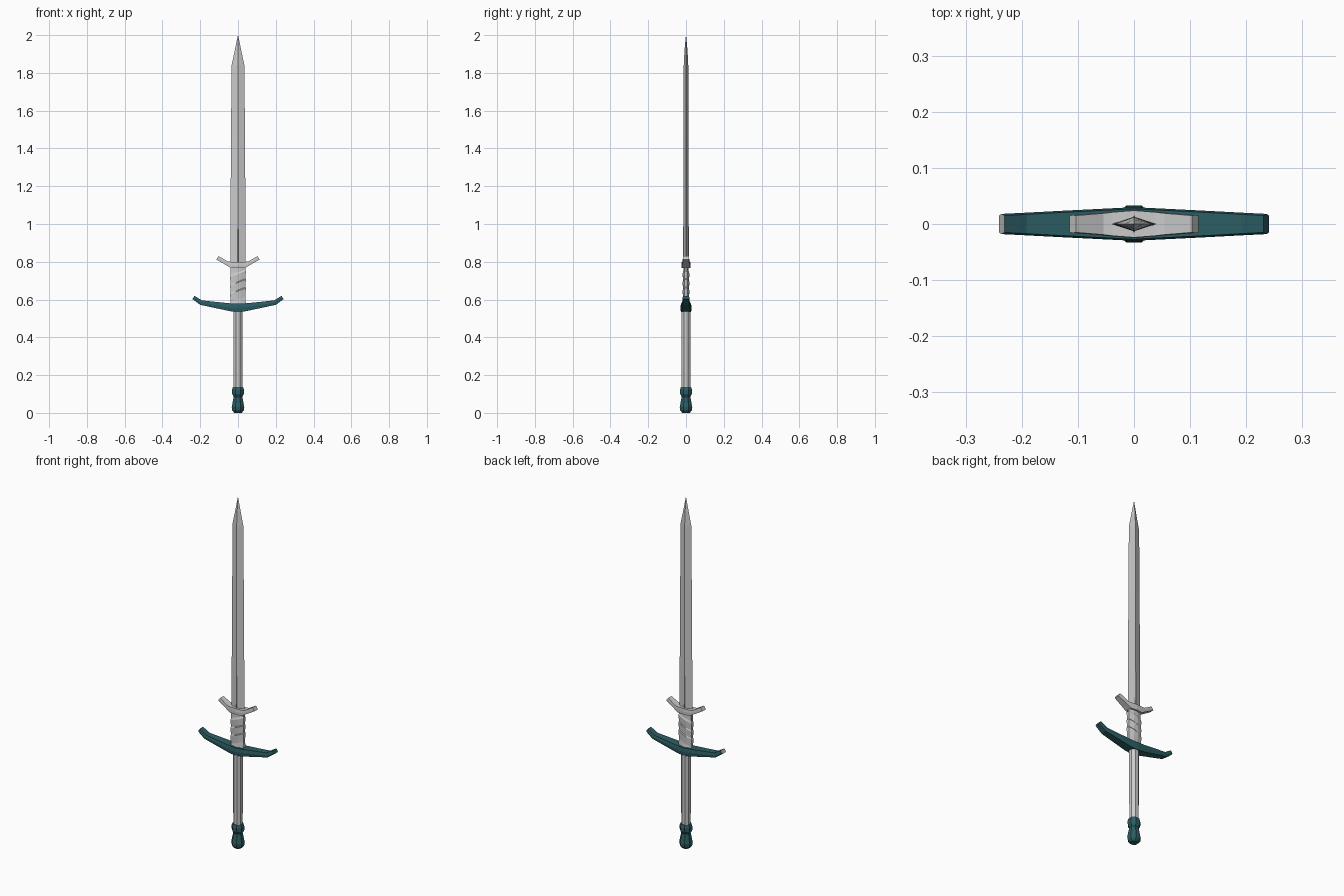
import bpy, bmesh
from math import pi, sin, cos

if "Cube" in bpy.data.objects:
    bpy.data.objects.remove(bpy.data.objects["Cube"])


def material(name, rgb):
    m = bpy.data.materials.new(name)
    m.diffuse_color = (*rgb, 1)
    m.use_nodes = True
    m.node_tree.nodes["Principled BSDF"].inputs["Base Color"].default_value = m.diffuse_color
    return m


TEAL = material("teal", (0.025, 0.11, 0.125))
GREY = material("grey", (0.5, 0.5, 0.5))


def loft(name, rings, mats=()):
    """Skin a list of equal-length rings and cap both ends."""
    bm = bmesh.new()
    vs = [[bm.verts.new(p) for p in ring] for ring in rings]
    n = len(vs[0])
    for a, b in zip(vs, vs[1:]):
        for i in range(n):
            j = (i + 1) % n
            bm.faces.new((a[i], a[j], b[j], b[i]))
    bm.faces.new(vs[0])
    bm.faces.new(vs[-1])
    bmesh.ops.remove_doubles(bm, verts=bm.verts, dist=1e-5)
    bmesh.ops.recalc_face_normals(bm, faces=bm.faces)
    me = bpy.data.meshes.new(name)
    bm.to_mesh(me)
    bm.free()
    for m in mats:
        me.materials.append(m)
    ob = bpy.data.objects.new(name, me)
    bpy.context.collection.objects.link(ob)
    return ob


def diamond(z, hx, hy):
    return [(hx, 0, z), (0, hy, z), (-hx, 0, z), (0, -hy, z)]


def octagon(z, r):
    return [(r * cos(pi / 8 + k * pi / 4), r * sin(pi / 8 + k * pi / 4), z)
            for k in range(8)]


def crossbar(name, half, bevel, mats=()):
    """Mirrored bar along x with a six-sided section; half = (x, dx_top, low, high, hy)."""
    def ring(s, x, dx, lo, hi, hy):
        mid = (lo + hi) / 2
        xt, xm = s * (x - dx), s * (x - dx / 2)
        return [(s * x, -hy + bevel, lo), (xm, -hy, mid), (xt, -hy + bevel, hi),
                (xt, hy - bevel, hi), (xm, hy, mid), (s * x, hy - bevel, lo)]
    rings = [ring(-1, *p) for p in half[:0:-1]] + [ring(1, *p) for p in half]
    return loft(name, rings, mats)


# Blade with diamond section and a tapering point
loft("blade", [diamond(0.57, 0.041, 0.013), diamond(1.0, 0.040, 0.013),
               diamond(1.45, 0.037, 0.013), diamond(1.84, 0.034, 0.012),
               diamond(1.92, 0.017, 0.008), diamond(2.0, 0.0005, 0.0005)])

# Narrow raised rib on the lower blade
loft("blade_rib", [diamond(0.78, 0.010, 0.016), diamond(0.98, 0.008, 0.015),
                   diamond(1.02, 0.002, 0.012)])


# Wrapped section above the guard: slanted overlapping bands
def wrap_ring(z, grow, slope):
    hx, hy = 0.036 + grow, 0.012 + grow
    pts = [(hx, -hy * .5), (hx, hy * .5), (hx * .3, hy),
           (-hx * .3, hy), (-hx, hy * .5), (-hx, -hy * .5),
           (-hx * .3, -hy), (hx * .3, -hy)]
    return [(x, y, z + slope * x) for x, y in pts]


wrap = [wrap_ring(0.575, 0.006, 0.0)]
for z0, z1 in ((0.60, 0.645), (0.65, 0.69), (0.695, 0.735)):
    wrap += [wrap_ring(z0, 0.003, 0.4), wrap_ring(z1, 0.006, 0.4)]
wrap += [wrap_ring(0.745, 0.002, 0.3), wrap_ring(0.78, 0.002, 0.0)]
loft("ricasso_wrap", wrap)

# Small side lugs
crossbar("blade_lugs", [(0, 0, 0.767, 0.80, 0.025), (0.038, 0, 0.767, 0.80, 0.022),
                        (0.062, 0.008, 0.782, 0.802, 0.020),
                        (0.115, 0.012, 0.812, 0.830, 0.016)], 0.001)

# Curved main guard, with one pale end face
guard = crossbar("crossguard", [(0, 0, 0.534, 0.578, 0.030), (0.04, 0, 0.538, 0.580, 0.028),
                                (0.12, 0, 0.555, 0.588, 0.024),
                                (0.200, 0.008, 0.572, 0.596, 0.020),
                                (0.241, 0.010, 0.602, 0.620, 0.018)], 0.003, (TEAL, GREY))
for f in guard.data.polygons:
    if f.center.x < -0.23:
        f.material_index = 1

# Eight-sided grip
loft("grip", [octagon(0.12, 0.025), octagon(0.545, 0.026)])

# Waisted pommel
loft("pommel", [octagon(z, r) for z, r in (
    (0.0, 0.022), (0.014, 0.033), (0.03, 0.036), (0.085, 0.025),
    (0.10, 0.033), (0.122, 0.034), (0.138, 0.029))], (TEAL,))
